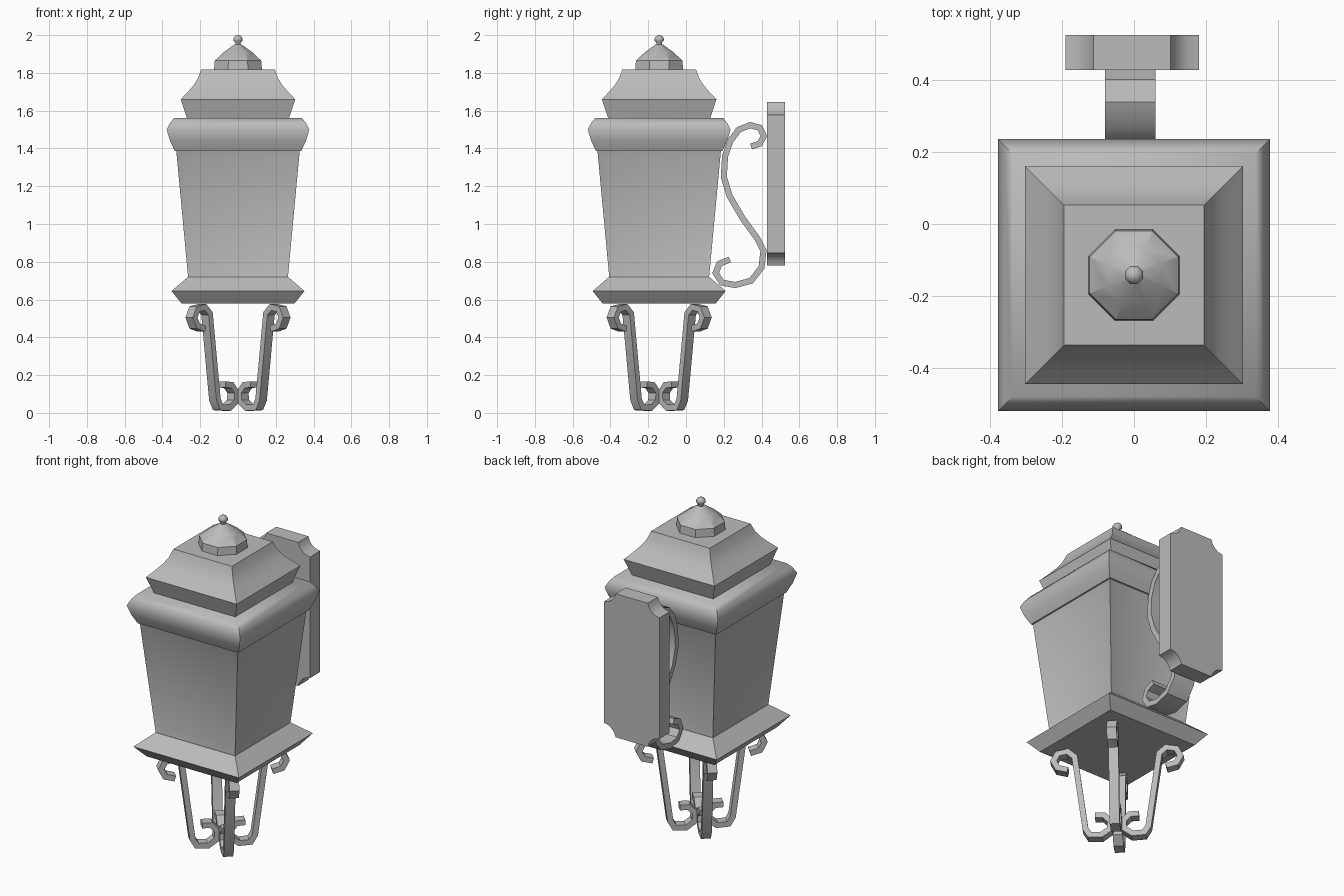
import bpy, bmesh, math
from mathutils import Vector

cube = bpy.data.objects.get("Cube")
if cube:
    bpy.data.objects.remove(cube)

metal = bpy.data.materials.new("grey_metal")
metal.use_nodes = True
metal.diffuse_color = (0.5, 0.5, 0.5, 1)
metal.node_tree.nodes["Principled BSDF"].inputs["Base Color"].default_value = (0.5, 0.5, 0.5, 1)

CENTRE_Y = -0.142


def finish(bm, name, angle):
    bmesh.ops.recalc_face_normals(bm, faces=bm.faces)
    mesh = bpy.data.meshes.new(name)
    bm.to_mesh(mesh)
    bm.free()
    mesh.shade_smooth()
    mesh.set_sharp_from_angle(angle=math.radians(angle))
    mesh.materials.append(metal)
    obj = bpy.data.objects.new(name, mesh)
    bpy.context.collection.objects.link(obj)
    return obj


def skin(bm, rings, caps=True):
    """Join equal rings of points with quads, capping both ends."""
    rings = [[bm.verts.new(p) for p in ring] for ring in rings]
    n = len(rings[0])
    sides = [bm.faces.new((a[i], a[(i + 1) % n], b[(i + 1) % n], b[i]))
             for a, b in zip(rings, rings[1:]) for i in range(n)]
    if caps:
        bm.faces.new(rings[0])
        bm.faces.new(rings[-1])
    return sides


def turned(name, sides, profile, angle=55, panel=None):
    """Sweep a (half width, z) profile round the lantern axis."""
    bm = bmesh.new()
    step = 2 * math.pi / sides
    grow = 1 / math.cos(step / 2)
    rings = [[(w * grow * math.cos((i + 0.5) * step),
               CENTRE_Y + w * grow * math.sin((i + 0.5) * step), z)
              for i in range(sides)] for w, z in profile]
    faces = skin(bm, rings)
    bmesh.ops.recalc_face_normals(bm, faces=bm.faces)
    if panel:
        bmesh.ops.inset_individual(bm, faces=faces, thickness=panel[0], depth=-panel[1])
    return finish(bm, name, angle)


def strip(name, path, direction, origin, width, thick):
    """Flat bar following a 2D path in the plane of direction and z."""
    out, up = Vector(direction).normalized(), Vector((0, 0, 1))
    side = out.cross(up) * width / 2
    pts = [Vector(p) for p in path]
    rings = []
    for i, p in enumerate(pts):
        a = (p - pts[max(i - 1, 0)]).normalized()
        b = (pts[min(i + 1, len(pts) - 1)] - p).normalized()
        t = (a + b).normalized()
        miter = 1 / max(t.dot(b if b.length else a), 0.7)
        n = Vector((-t.y, t.x)) * thick / 2 * miter
        ring = []
        for q, s in ((p + n, 1), (p + n, -1), (p - n, -1), (p - n, 1)):
            ring.append(Vector(origin) + out * q.x + up * q.y + side * s)
        rings.append(ring)
    bm = bmesh.new()
    skin(bm, rings)
    return finish(bm, name, 35)


# Lantern body, from the bottom skirt to the roof
turned("base_skirt", 4, [(0.30, 0.58), (0.352, 0.645), (0.265, 0.72)], 40)
turned("lantern_body", 4, [(0.264, 0.715), (0.327, 1.39)], 40, panel=(0.055, 0.015))
turned("upper_rim", 4, [(0.335, 1.387), (0.36, 1.44), (0.378, 1.5), (0.36, 1.535), (0.338, 1.562)])
turned("roof", 4, [(0.27, 1.56), (0.285, 1.605), (0.303, 1.66), (0.265, 1.7),
                   (0.235, 1.735), (0.213, 1.77), (0.195, 1.818)])

# Finial with a small ball
turned("finial_dome", 8, [(0.127, 1.815), (0.123, 1.865), (0.075, 1.91), (0.02, 1.95)], 30)
turned("finial_ball", 8, [(0.015, 1.945), (0.014, 1.96), (0.024, 1.97), (0.025, 1.982),
                          (0.016, 1.995), (0.005, 2.0)], 50)

# Four scrolled feet under the corners
foot = [(0.27, 0.445), (0.325, 0.46), (0.348, 0.505), (0.325, 0.55), (0.27, 0.56),
        (0.232, 0.525), (0.173, 0.07), (0.15, 0.03), (0.085, 0.027), (0.04, 0.06),
        (0.035, 0.11), (0.07, 0.148), (0.12, 0.15)]
for fb, y in (("front", -1), ("back", 1)):
    for lr, x in (("left", 1), ("right", -1)):
        strip(f"{fb}_{lr}_foot", foot, (x, y, 0), (0, CENTRE_Y, 0), 0.055, 0.032)

# S-shaped wall bracket
bracket = [(0.345, 1.41), (0.39, 1.425), (0.412, 1.465), (0.39, 1.51), (0.34, 1.523),
           (0.28, 1.5), (0.235, 1.44), (0.207, 1.36), (0.2, 1.25), (0.23, 1.15),
           (0.3, 1.03), (0.38, 0.92), (0.41, 0.86), (0.4, 0.77), (0.345, 0.7),
           (0.26, 0.677), (0.19, 0.69), (0.157, 0.74), (0.177, 0.79), (0.232, 0.812)]
strip("wall_bracket", bracket, (0, 1, 0), (-0.01, 0, 0), 0.14, 0.032)

# Wall plate with scooped corners
corner = [(0.185, 0.365), (0.152, 0.373), (0.13, 0.39), (0.115, 0.41), (0.107, 0.4325)]
outline = []
for sx, sz in ((1, 1), (-1, 1), (-1, -1), (1, -1)):
    run = corner if sx * sz > 0 else corner[::-1]
    outline += [(sx * x - 0.005, sz * z + 1.2125) for x, z in run]
bm = bmesh.new()
skin(bm, [[(x, y, z) for x, z in outline] for y in (0.428, 0.525)])
finish(bm, "wall_plate", 40)
